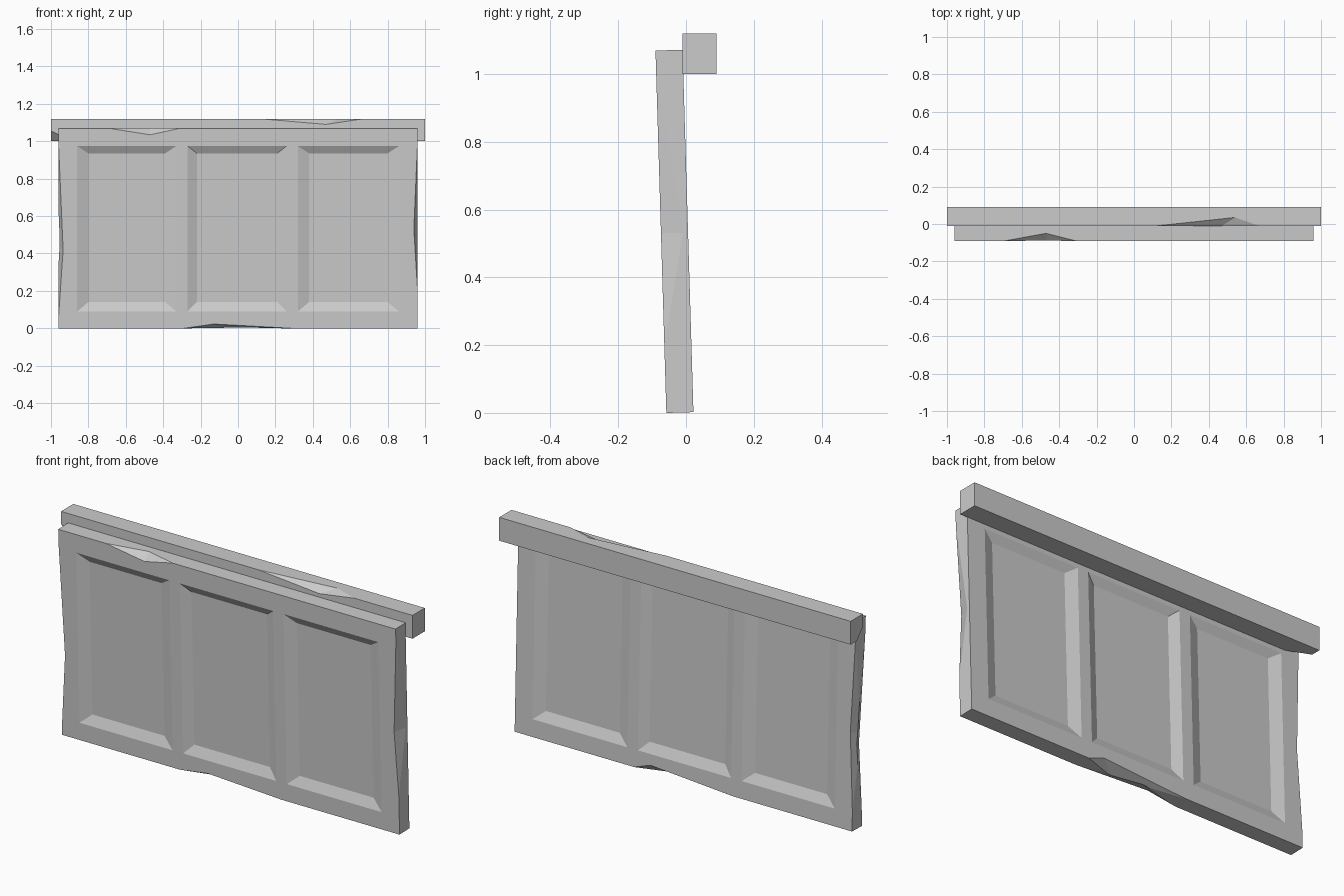
import bpy, bmesh
from mathutils import Vector

if "Cube" in bpy.data.objects:
    bpy.data.objects.remove(bpy.data.objects["Cube"])


def hull_object(name, points):
    """Convex solid around a few points."""
    bm = bmesh.new()
    for p in points:
        bm.verts.new(p)
    bmesh.ops.convex_hull(bm, input=bm.verts[:])
    bmesh.ops.dissolve_limit(bm, angle_limit=0.001, verts=bm.verts[:], edges=bm.edges[:])
    bmesh.ops.recalc_face_normals(bm, faces=bm.faces[:])
    me = bpy.data.meshes.new(name)
    bm.to_mesh(me)
    bm.free()
    ob = bpy.data.objects.new(name, me)
    bpy.context.collection.objects.link(ob)
    return ob


def box(name, lo, hi):
    return hull_object(name, [(x, y, z) for x in (lo[0], hi[0])
                              for y in (lo[1], hi[1]) for z in (lo[2], hi[2])])


def cut(target, points):
    cutter = hull_object("cutter", points)
    cutter.hide_render = True
    m = target.modifiers.new("cut", 'BOOLEAN')
    m.operation, m.solver, m.object = 'DIFFERENCE', 'EXACT', cutter
    bpy.context.view_layer.objects.active = target
    bpy.ops.object.modifier_apply(modifier=m.name)
    bpy.data.objects.remove(cutter)


def chip(target, e1, e2, f, t):
    """V-shaped chip on an edge e1-e2, reaching f and t on the two faces."""
    pts = [Vector(p) for p in (e1, e2, f, t)]
    mid = (pts[2] + pts[3]) / 2
    cut(target, [mid + (p - mid) * 1.4 for p in pts])


# Leaning board, built upright and tilted at the end
W, T, H = 0.96, 0.04, 1.07
board = box("panelled_board", (-W, -T, 0), (W, T, H))

# Sloped recesses on both faces
D, OUT = 0.022, 0.01
for x0, x1, i0, i1 in ((-0.86, -0.33, -0.80, -0.39),
                       (-0.27, 0.26, -0.22, 0.21),
                       (0.32, 0.86, 0.38, 0.80)):
    outer, inner = (x0, x1, 0.09, 0.975), (i0, i1, 0.14, 0.935)
    k = OUT / D
    wide = [o + (o - i) * k for o, i in zip(outer, inner)]
    for s in (-1, 1):
        pts = []
        for r, y in ((wide, T + OUT), (inner, T - D)):
            pts += [(x, s * y, z) for x in r[:2] for z in r[2:]]
        cut(board, pts)

# Worn chips along the board edges
chip(board, (-0.69, -T, H), (-0.31, -T, H), (-0.47, -T, 1.035), (-0.47, 0, H))
chip(board, (-0.29, -T, 0), (0.29, -T, 0), (-0.13, -T, 0.023), (-0.05, 0.02, 0))
chip(board, (-0.28, T, 0), (0.28, T, 0), (0.19, T, 0.033), (0.1, -0.02, 0))
chip(board, (W, -T, 1.0), (W, -T, 0.2), (0.94, -T, 0.53), (W, 0.025, 0.53))
chip(board, (-W, -T, 1.0), (-W, -T, 0.05), (-0.935, -T, 0.42), (-W, 0.02, 0.44))
chip(board, (-W, T, 0.98), (-W, T, 0.1), (-0.94, T, 0.5), (-W, -0.02, 0.48))

board.rotation_euler.x = 0.03
board.location = (0, -0.018, 0.001)

# Square top rail behind the board
rail = box("top_rail", (-1, -0.01, 1.0), (1, 0.09, 1.12))
chip(rail, (0.12, -0.01, 1.12), (0.67, -0.01, 1.12), (0.47, -0.01, 1.09), (0.54, 0.035, 1.12))
# Broken lower front corner of the rail
corner = Vector((-1, -0.01, 1.0))
plane = [Vector(p) for p in ((-1, -0.01, 1.055), (-0.88, -0.01, 1.0), (-1, 0.04, 1.0))]
mid = sum(plane, Vector()) / 3
cut(rail, [mid + (p - mid) * 1.5 for p in plane + [corner]])
